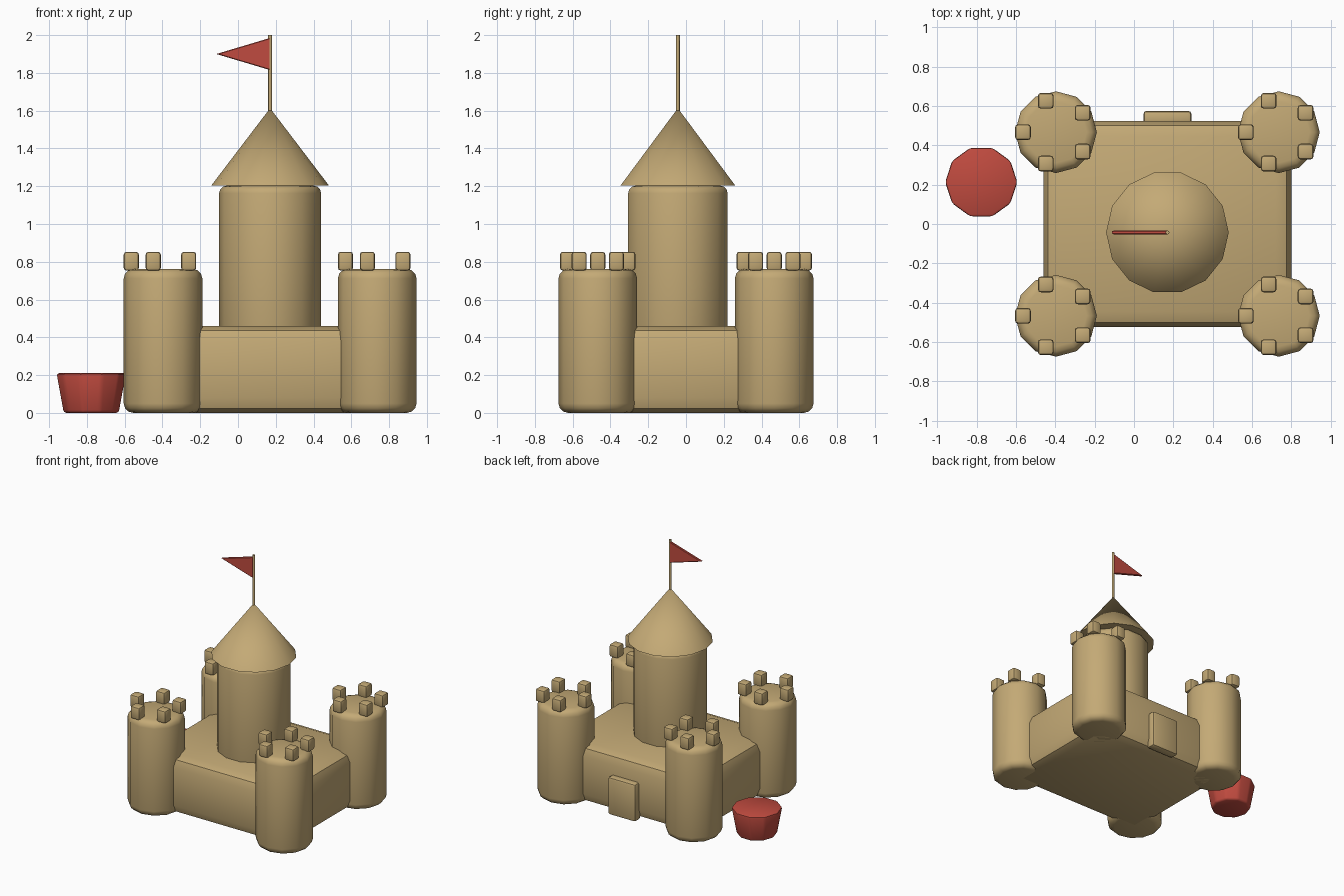
import bpy, bmesh, math
from mathutils import Matrix, Vector

cube = bpy.data.objects.get("Cube")
if cube:
    bpy.data.objects.remove(cube, do_unlink=True)


def material(name, rgb):
    m = bpy.data.materials.new(name)
    m.use_nodes = True
    m.diffuse_color = (*rgb, 1)
    m.node_tree.nodes["Principled BSDF"].inputs["Base Color"].default_value = (*rgb, 1)
    return m


SAND = material("sand", (0.55, 0.40, 0.18))
RED = material("red", (0.53, 0.07, 0.05))


def finish(name, bm, mat, bevel=0, segments=2, smooth_angle=30):
    """Bevel the hard edges, then make a shaded object."""
    bmesh.ops.recalc_face_normals(bm, faces=bm.faces)
    if bevel:
        hard = [e for e in bm.edges if e.calc_face_angle(0) > math.radians(32)]
        bmesh.ops.bevel(bm, geom=hard, offset=bevel, segments=segments,
                        profile=0.5, affect='EDGES', clamp_overlap=True)
    mesh = bpy.data.meshes.new(name)
    bm.to_mesh(mesh)
    bm.free()
    mesh.materials.append(mat)
    ob = bpy.data.objects.new(name, mesh)
    bpy.context.collection.objects.link(ob)
    bpy.ops.object.select_all(action='DESELECT')
    ob.select_set(True)
    bpy.context.view_layer.objects.active = ob
    bpy.ops.object.shade_smooth_by_angle(angle=math.radians(smooth_angle))
    return ob


def box(name, centre, size, mat, bevel, **kw):
    bm = bmesh.new()
    bmesh.ops.create_cube(bm, size=1, matrix=Matrix.Translation(centre) @ Matrix.Diagonal((*size, 1)))
    return finish(name, bm, mat, bevel, **kw)


def drum(name, x, y, z0, z1, r0, r1, sides, mat, bevel=0, **kw):
    """Cylinder or cone with its first corner towards +y."""
    bm = bmesh.new()
    place = Matrix.Translation((x, y, (z0 + z1) / 2)) @ Matrix.Rotation(math.pi / 2, 4, 'Z')
    bmesh.ops.create_cone(bm, cap_ends=True, segments=sides, radius1=r0, radius2=r1,
                          depth=z1 - z0, matrix=place)
    return finish(name, bm, mat, bevel, **kw)


CX = 0.17   # castle centre line
KEEP_Y = -0.043

# Main block and back door
box("castle_base", (CX, 0, 0.23), (1.26, 1.05, 0.46), SAND, 0.08)
box("back_door", (CX, 0.538, 0.152), (0.245, 0.076, 0.30), SAND, 0.018)

# Four corner towers, each with five battlements
for side, sx in (("right", -1), ("left", 1)):
    for end, sy in (("front", -1), ("back", 1)):
        x, y = CX + sx * 0.567, sy * 0.467
        drum(f"{end}_{side}_tower", x, y, 0, 0.762, 0.208, 0.208, 12, SAND,
             0.05, segments=3, smooth_angle=75)
        for i in range(5):
            a = math.pi + i * math.tau / 5
            spot = (x + 0.168 * math.cos(a), y + 0.168 * math.sin(a), 0.803)
            box(f"{end}_{side}_battlement_{i + 1}", spot, (0.08, 0.08, 0.10), SAND, 0.015)

# Central keep, roof and flagpole
drum("keep", CX, KEEP_Y, 0.35, 1.203, 0.27, 0.27, 14, SAND, 0.04, segments=3, smooth_angle=75)
drum("keep_roof", CX, KEEP_Y, 1.203, 1.613, 0.312, 0, 14, SAND)
drum("flagpole", CX, KEEP_Y, 1.55, 2.0, 0.01, 0.01, 8, SAND, smooth_angle=50)

# Pennant flag
bm = bmesh.new()
front = bm.faces.new([bm.verts.new((x, KEEP_Y - 0.01, z))
                      for x, z in ((CX, 1.985), (-0.115, 1.90), (CX, 1.815))])
extruded = bmesh.ops.extrude_face_region(bm, geom=[front])
bmesh.ops.translate(bm, vec=Vector((0, 0.02, 0)),
                    verts=[v for v in extruded["geom"] if isinstance(v, bmesh.types.BMVert)])
finish("flag", bm, RED, 0.004, segments=1)

# Toy bucket beside the castle
drum("bucket", -0.777, 0.213, 0, 0.21, 0.148, 0.186, 10, RED, 0.015, smooth_angle=50)
